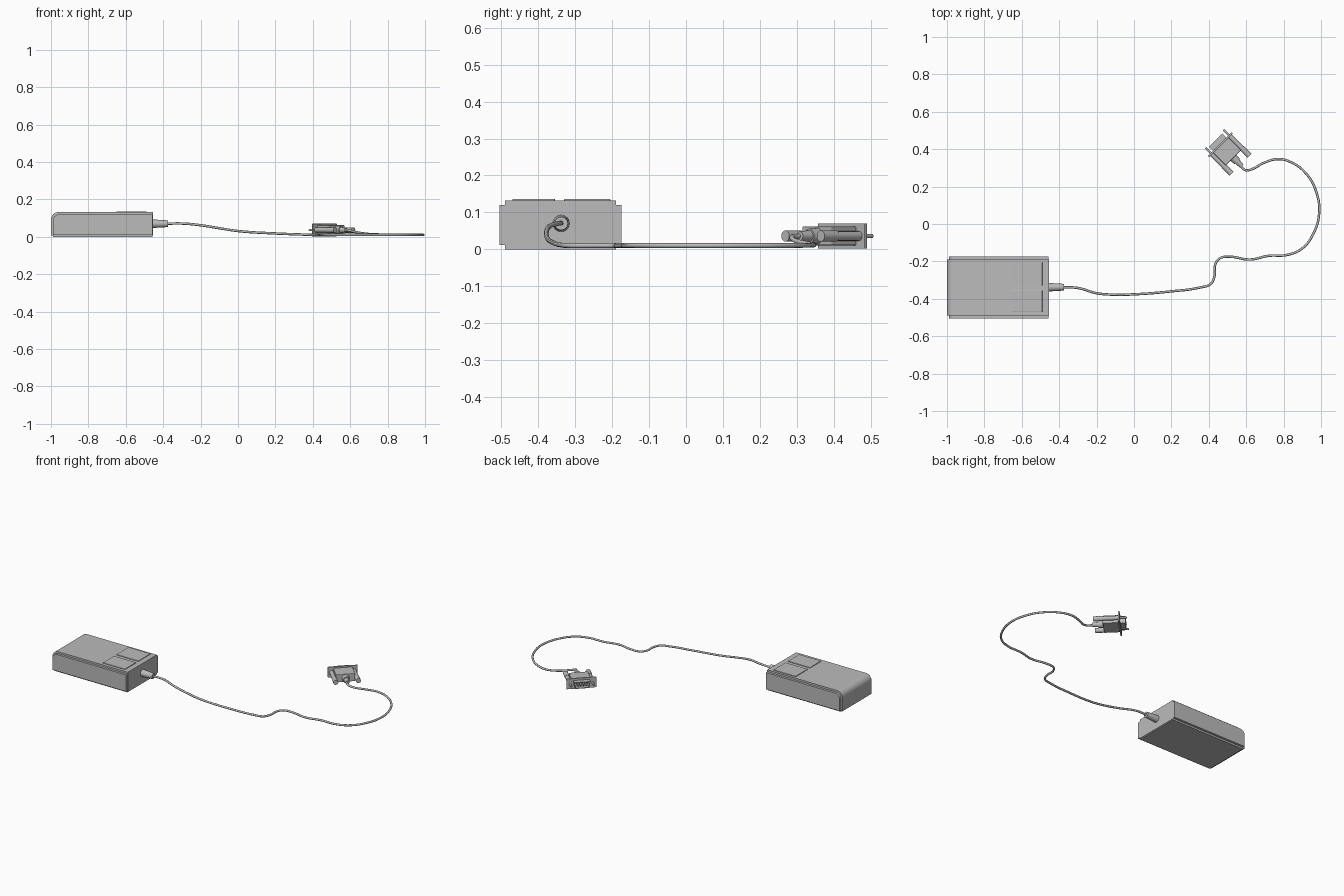
import bpy, bmesh, math
from mathutils import Matrix, Vector

old = bpy.data.objects.get("Cube")
if old:
    bpy.data.objects.remove(old)

GREY = (0.5, 0.5, 0.5, 1)
grey = bpy.data.materials.new("plain grey")
grey.use_nodes = True
grey.diffuse_color = GREY
grey.node_tree.nodes["Principled BSDF"].inputs["Base Color"].default_value = GREY


def finish(name, bm, matrix=None, bevel=0, smooth=True):
    bmesh.ops.recalc_face_normals(bm, faces=bm.faces)
    mesh = bpy.data.meshes.new(name)
    bm.to_mesh(mesh)
    bm.free()
    mesh.materials.append(grey)
    ob = bpy.data.objects.new(name, mesh)
    bpy.context.collection.objects.link(ob)
    if matrix:
        ob.matrix_world = matrix
    if bevel:
        mod = ob.modifiers.new("soft edge", 'BEVEL')
        mod.width, mod.segments = bevel, 2
    if smooth:
        bpy.ops.object.select_all(action='DESELECT')
        ob.select_set(True)
        bpy.context.view_layer.objects.active = ob
        bpy.ops.object.shade_smooth_by_angle(angle=math.radians(35))
    return ob


def box(name, lo, hi, matrix=None, bevel=0):
    lo, hi = Vector(lo), Vector(hi)
    bm = bmesh.new()
    bmesh.ops.create_cube(bm, size=1)
    bmesh.ops.scale(bm, vec=hi - lo, verts=bm.verts)
    bmesh.ops.translate(bm, vec=(lo + hi) / 2, verts=bm.verts)
    return finish(name, bm, matrix, bevel, False)


def prism(name, points, offset, matrix=None):
    bm = bmesh.new()
    face = bm.faces.new([bm.verts.new(p) for p in points])
    ext = bmesh.ops.extrude_face_region(bm, geom=[face])
    moved = [v for v in ext["geom"] if isinstance(v, bmesh.types.BMVert)]
    bmesh.ops.translate(bm, vec=offset, verts=moved)
    return finish(name, bm, matrix)


def rod(name, start, end, r1, r2, matrix=None, sides=16):
    start, end = Vector(start), Vector(end)
    axis = end - start
    bm = bmesh.new()
    turn = axis.to_track_quat('Z', 'Y').to_matrix().to_4x4()
    bmesh.ops.create_cone(bm, cap_ends=True, segments=sides, radius1=r1, radius2=r2,
                          depth=axis.length,
                          matrix=Matrix.Translation((start + end) / 2) @ turn)
    return finish(name, bm, matrix)


# Mouse case: side outline with a rounded palm end, extruded across the width
def case_part(name, x0, x1, z0, z1, radius, half):
    y = -0.34
    pts = [(x1, y - half, z0), (x1, y - half, z1)]
    for i in range(11):
        a = math.pi / 2 * (1 + i / 10)
        pts.append((x0 + radius + radius * math.cos(a), y - half,
                    z1 - radius + radius * math.sin(a)))
    pts.append((x0, y - half, z0))
    prism(name, pts, (0, 2 * half, 0))


case_part("case_shell", -1.0, -0.455, 0.006, 0.132, 0.04, 0.15)
case_part("case_sides", -0.99, -0.456, 0.011, 0.12, 0.034, 0.165)
box("base_plate", (-0.99, -0.49, 0), (-0.458, -0.19, 0.01))

# Two buttons on the top near the cable
for name, y0, y1 in (("right_button", -0.47, -0.355), ("left_button", -0.33, -0.205)):
    box(name, (-0.65, y0, 0.128), (-0.49, y1, 0.1365), bevel=0.002)

# Cable with a tapered sleeve at the case
rod("case_sleeve", (-0.46, -0.338, 0.07), (-0.375, -0.338, 0.07), 0.023, 0.018)
path = [(-0.39, -0.338, 0.07), (-0.3, -0.342, 0.071), (-0.2, -0.37, 0.062),
        (-0.1, -0.378, 0.046), (0, -0.376, 0.031), (0.2, -0.36, 0.018),
        (0.35, -0.34, 0.012), (0.41, -0.32, 0.01), (0.43, -0.28, 0.01),
        (0.435, -0.215, 0.01), (0.46, -0.183, 0.01), (0.51, -0.175, 0.01),
        (0.62, -0.19, 0.01), (0.72, -0.17, 0.01), (0.82, -0.165, 0.01),
        (0.9, -0.13, 0.01), (0.96, -0.05, 0.01), (0.99, 0.06, 0.01),
        (0.975, 0.17, 0.01), (0.92, 0.27, 0.01), (0.84, 0.33, 0.011),
        (0.77, 0.347, 0.012), (0.69, 0.325, 0.016), (0.63, 0.293, 0.025),
        (0.595, 0.288, 0.034), (0.565, 0.318, 0.036)]
curve = bpy.data.curves.new("cable", 'CURVE')
curve.dimensions = '3D'
curve.bevel_depth = 0.0065
curve.bevel_resolution = 2
curve.resolution_u = 6
spline = curve.splines.new('BEZIER')
spline.bezier_points.add(len(path) - 1)
for point, co in zip(spline.bezier_points, path):
    point.co = co
    point.handle_left_type = point.handle_right_type = 'AUTO'
curve.materials.append(grey)
bpy.context.collection.objects.link(bpy.data.objects.new("cable", curve))

# Plug frame: local x runs across the plug, local y points out of the socket face
plug = Matrix.Translation((0.4427, 0.4427, 0.036)) @ Matrix.Rotation(math.pi / 4, 4, 'Z')
box("plug_flange", (-0.09, -0.032, -0.034), (0.09, -0.022, 0.034), plug, 0.002)
box("plug_hood", (-0.058, -0.125, -0.026), (0.058, -0.03, 0.026), plug, 0.004)
rod("plug_neck", (0, -0.115, 0), (0, -0.155, 0), 0.023, 0.02, plug)
rod("plug_sleeve", (0, -0.15, 0), (0, -0.19, 0), 0.016, 0.012, plug)

# D-shaped metal rim: outer and inner outline bridged into a wall
bm = bmesh.new()
rings = []
for inset in (0, 0.004):
    w, n, h = 0.05 - inset, 0.042 - inset, 0.021 - inset
    for y in (-0.024, 0.008):
        rings.append([bm.verts.new(p) for p in
                      ((-w, y, h), (w, y, h), (n, y, -h), (-n, y, -h))])
for a, b in ((0, 1), (1, 3), (3, 2), (2, 0)):
    for i in range(4):
        j = (i + 1) % 4
        bm.faces.new((rings[a][i], rings[a][j], rings[b][j], rings[b][i]))
finish("plug_rim", bm, plug, smooth=False)

# Contact pins in rows of five and four
for count, z in ((5, 0.007), (4, -0.007)):
    for i in range(count):
        x = (i - (count - 1) / 2) * 0.016
        rod("contact_pin", (x, -0.024, z), (x, 0.004, z), 0.0035, 0.003, plug, 8)

# Thumb screws on both sides of the hood
for side, x in (("left", 0.068), ("right", -0.068)):
    rod(side + "_screw", (x, -0.17, 0), (x, 0.018, 0), 0.006, 0.006, plug, 12)
    rod(side + "_screw_sleeve", (x, -0.12, 0), (x, -0.03, 0), 0.013, 0.013, plug)
    rod(side + "_screw_knob", (x, -0.178, 0), (x, -0.12, 0), 0.015, 0.015, plug)
